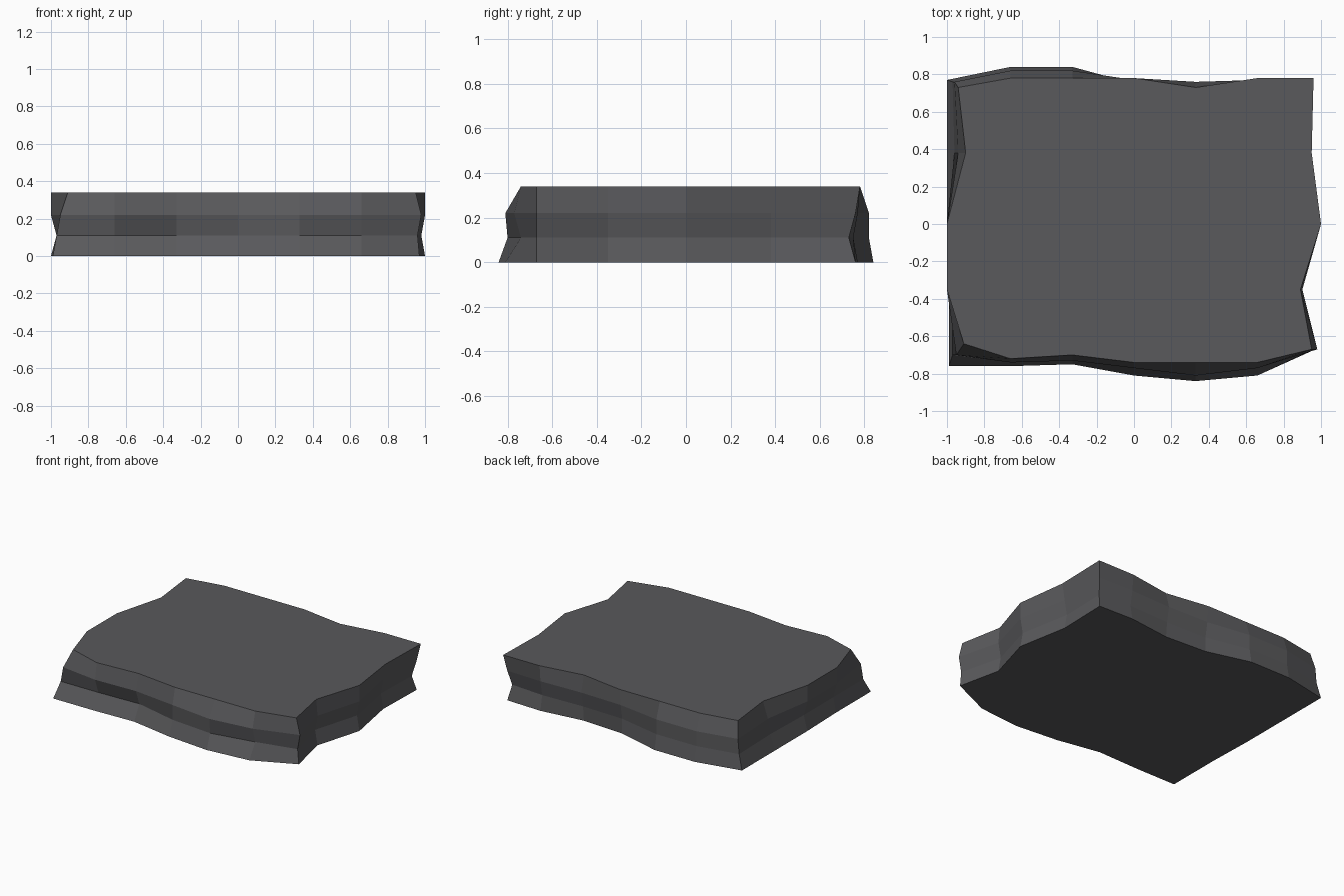
import bpy
import bmesh

cube = bpy.data.objects.get("Cube")
if cube:
    bpy.data.objects.remove(cube, do_unlink=True)

HALF_WIDTH, HALF_DEPTH = 1.0, 0.84
COLUMNS = [-0.66, -0.33, 0.0, 0.33, 0.66]
ROWS = [-0.35, 0.0, 0.38]
LEVELS = [0.0, 0.11, 0.22, 0.34]

# Chipped edges: how far each level is worn inward, in hundredths of a unit.
# front and back run from -x to +x, the two sides run from -y to +y
WEAR = [
    dict(front=[8, 8, 9, 3, 0, 3, 17], back=[7, 0, 0, 9, 11, 7, 8],
         minus_x=[1, 1, 0, 0, 0], plus_x=[3, 10, 0, 7, 6]),
    dict(front=[14, 14, 15, 7, 4, 10, 17], back=[8, 2, 2, 9, 10, 9, 11],
         minus_x=[3, 3, 3, 4, 3], plus_x=[4, 12, 2, 9, 8]),
    dict(front=[14, 10, 11, 7, 3, 7, 17], back=[8, 2, 2, 7, 8, 7, 8],
         minus_x=[5, 0, 0, 6, 4], plus_x=[2, 10, 0, 7, 6]),
    dict(front=[20, 12, 14, 10, 10, 10, 17], back=[11, 6, 6, 6, 11, 6, 6],
         minus_x=[9, 0, 0, 10, 6], plus_x=[5, 11, 0, 5, 4]),
]


def outline(front, back, minus_x, plus_x):
    """Counter-clockwise outline of one level of the slab."""
    front_y = [w / 100 - HALF_DEPTH for w in front]
    back_y = [HALF_DEPTH - w / 100 for w in back]
    low_x = [w / 100 - HALF_WIDTH for w in minus_x]
    high_x = [HALF_WIDTH - w / 100 for w in plus_x]
    front_edge = list(zip([low_x[0], *COLUMNS, high_x[0]], front_y))
    back_edge = list(zip([low_x[-1], *COLUMNS, high_x[-1]], back_y))
    right_edge = list(zip(high_x[1:-1], ROWS))
    left_edge = list(zip(low_x[1:-1], ROWS))
    return front_edge + right_edge + back_edge[::-1] + left_edge[::-1]


# Dark stone colour
stone = bpy.data.materials.new("dark_grey_stone")
stone.use_nodes = True
colour = (0.1, 0.1, 0.106, 1.0)
stone.diffuse_color = colour
shader = next(n for n in stone.node_tree.nodes if n.type == "BSDF_PRINCIPLED")
shader.inputs["Base Color"].default_value = colour

# Stone slab: stacked outlines joined by quads, with flat caps
bm = bmesh.new()
rings = [[bm.verts.new((x, y, z)) for x, y in outline(**wear)]
         for z, wear in zip(LEVELS, WEAR)]
for lower, upper in zip(rings, rings[1:]):
    count = len(lower)
    for i in range(count):
        j = (i + 1) % count
        bm.faces.new((lower[i], lower[j], upper[j], upper[i]))
bm.faces.new(rings[0][::-1])
bm.faces.new(rings[-1])

mesh = bpy.data.meshes.new("stone_slab")
bm.to_mesh(mesh)
bm.free()
mesh.materials.append(stone)
slab = bpy.data.objects.new("stone_slab", mesh)
bpy.context.collection.objects.link(slab)
